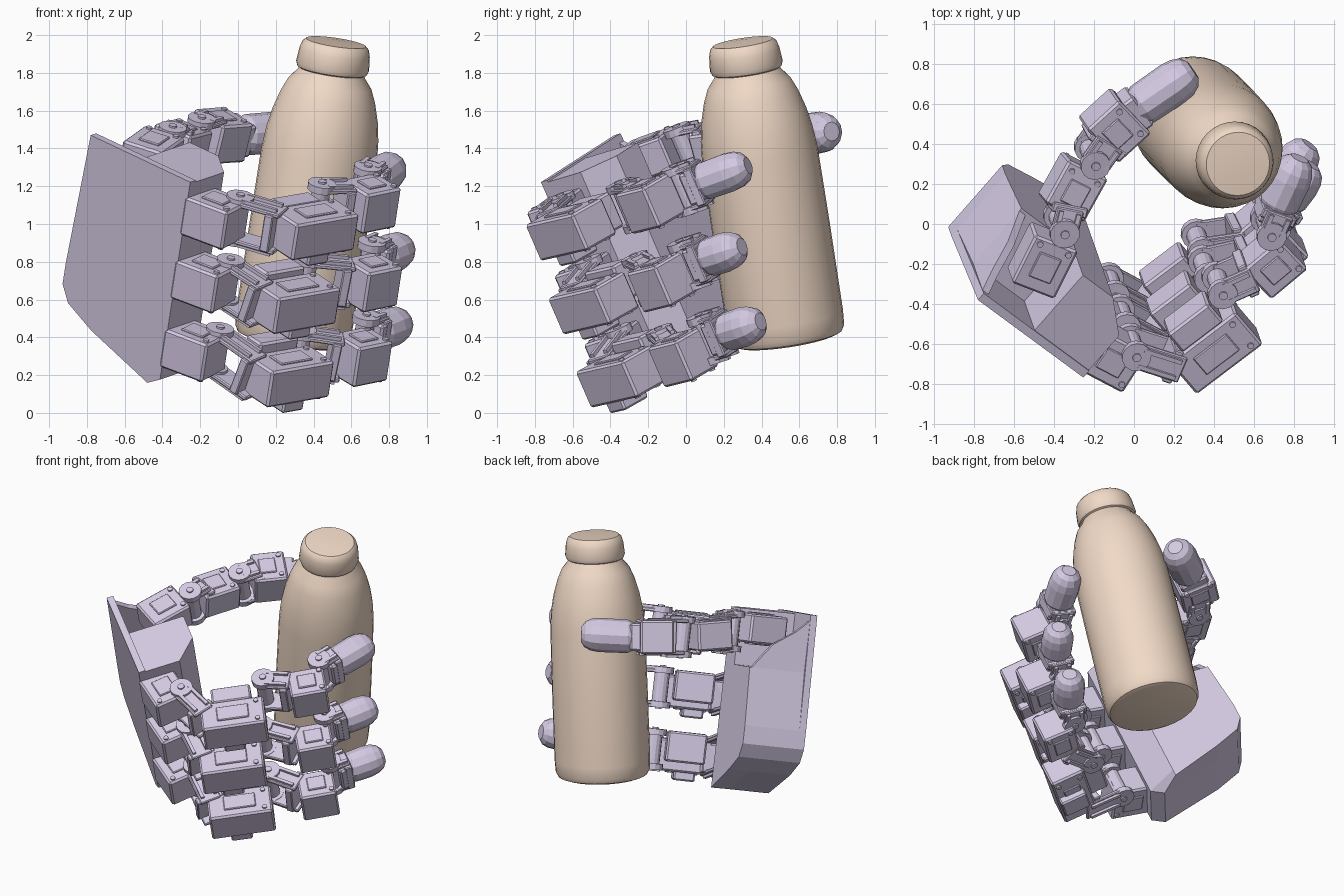
import bpy, bmesh, math
from mathutils import Vector, Matrix

if "Cube" in bpy.data.objects:
    bpy.data.objects.remove(bpy.data.objects["Cube"])

# Palm frame: U across the palm, V down the row of fingers, W out of the palm
P = Vector((-0.78, -0.38, 1.47))
U = Vector((0.753, -0.554, -0.355)).normalized()
V = Vector((-0.15, 0.40, -0.90))
V = (V - U * U.dot(V)).normalized()
W = U.cross(V)


def vec(a, b, c=0.0):
    return U * a + W * b + V * c


def pt(p):
    return P + vec(*p)


def material(name, color):
    m = bpy.data.materials.new(name)
    m.diffuse_color = (*color, 1)
    m.use_nodes = True
    m.node_tree.nodes["Principled BSDF"].inputs["Base Color"].default_value = m.diffuse_color
    return m


HAND = material("lilac", (0.66, 0.59, 0.77))
BOTTLE = material("tan", (0.88, 0.70, 0.57))


def finish(name, bm, mat=HAND):
    bmesh.ops.recalc_face_normals(bm, faces=bm.faces)
    me = bpy.data.meshes.new(name)
    bm.to_mesh(me)
    bm.free()
    ob = bpy.data.objects.new(name, me)
    me.materials.append(mat)
    bpy.context.collection.objects.link(ob)
    return ob


def axes(d):
    x = vec(*d).normalized()
    z = (V - x * x.dot(V)).normalized()
    return x, z.cross(x), z


def block(name, p, d, size, bevel=0.012):
    """Box centred at palm-frame p, its length along direction d."""
    x, y, z = axes(d)
    m = Matrix((x * size[0], y * size[1], z * size[2])).transposed().to_4x4()
    m.translation = pt(p)
    bm = bmesh.new()
    bmesh.ops.create_cube(bm, size=1, matrix=m)
    if bevel:
        bmesh.ops.bevel(bm, geom=bm.edges[:], offset=bevel, segments=1, affect='EDGES')
    return finish(name, bm)


def lathe(name, base, axis, profile, n, mat=HAND):
    """Revolve (radius, distance) points about an axis in world space."""
    q = Vector((0, 0, 1)).rotation_difference(axis.normalized())
    bm = bmesh.new()
    rings = [[bm.verts.new(base + q @ Vector((r * math.cos(2 * math.pi * i / n),
             r * math.sin(2 * math.pi * i / n), t))) for i in range(n)] for r, t in profile]
    for lo, hi in zip(rings, rings[1:]):
        for i in range(n):
            bm.faces.new((lo[i], lo[(i + 1) % n], hi[(i + 1) % n], hi[i]))
    bm.faces.new(rings[0])
    bm.faces.new(rings[-1])
    return finish(name, bm, mat)


def disc(name, p, r, h):
    return lathe(name, pt((p[0], p[1], p[2] - h / 2)), V, [(r, 0), (r, h)], 14)


def loft(name, rings):
    """Skin a stack of matching outlines given in the palm frame."""
    bm = bmesh.new()
    rv = [[bm.verts.new(pt(p)) for p in ring] for ring in rings]
    n = len(rv[0])
    for lo, hi in zip(rv, rv[1:]):
        for i in range(n):
            bm.faces.new((lo[i], lo[(i + 1) % n], hi[(i + 1) % n], hi[i]))
    bm.faces.new(rv[0])
    bm.faces.new(rv[-1])
    return finish(name, bm)


def bracket(name, p, q, width=0.14, gap=0.105):
    """Hinge: disc horns at p, two ribbed side straps reaching q, and a web."""
    p, q = Vector(p), Vector(q)
    d, mid = q - p, (p + q) / 2
    for s in (-1, 1):
        off = Vector((0, 0, s * gap))
        block(name + "_strap", mid + off, d, (d.length, width, 0.025), 0.006)
        disc(name + "_horn", p + off * 1.08, 0.075, 0.04)
        disc(name + "_screw", p + off * 1.22, 0.022, 0.03)
        side = Vector((-d.y, d.x, 0)).normalized() * width * 0.32
        for k in (-1, 1):
            block(name + "_rib", mid + off * 1.15 + side * k, d, (d.length * 0.8, 0.022, 0.03), 0)
    disc(name + "_hub", p, 0.05, 2 * gap)
    block(name + "_web", p + d * 0.8, d, (0.05, width * 1.3, 2 * gap), 0.006)


def servo(name, p, d, size):
    """Motor box with a raised side plates and corner screws."""
    p, e = Vector(p), Vector(d).normalized()
    block(name, p, d, size)
    side = Vector((-e.y, e.x, 0))
    for s in (-1, 1):
        up = Vector((0, 0, s * size[2] / 2))
        block(name + "_plate", p + up, d, (size[0] * 0.5, size[1] * 0.5, 0.02), 0.005)
        for k in (-1, 1):
            disc(name + "_screw", p + up + e * size[0] * 0.38 + side * k * size[1] * 0.33, 0.016, 0.02)


def fingertip(name, p, q, r=0.106):
    """Blunt rounded pad running from p to q."""
    a, b = pt(p), pt(q)
    n = (b - a).length
    end = [(r, n - 0.12), (r * 0.93, n - 0.065), (r * 0.76, n - 0.025), (r * 0.45, n)]
    lathe(name, a, b - a, [(r * 0.8, 0), (r * 0.97, 0.04)] + end, 12)


# Bottle with rounded shoulder and cap
foot = Vector((0.283, 0.54, 0.385))
axis = Vector((0.52, 0.30, 1.965)) - foot
body = lathe("bottle", foot, axis, [
    (0.26, 0), (0.292, 0.012), (0.307, 0.04), (0.312, 0.12), (0.312, 0.6), (0.309, 1.0),
    (0.299, 1.12), (0.281, 1.22), (0.252, 1.32), (0.222, 1.39), (0.182, 1.44),
    (0.172, 1.46)], 32, BOTTLE)
cap = lathe("bottle_cap", foot, axis, [
    (0.165, 1.45), (0.186, 1.462), (0.195, 1.485), (0.188, 1.56), (0.178, 1.595),
    (0.160, 1.612), (0.06, 1.618)], 32, BOTTLE)
for ob in (body, cap):
    bpy.context.view_layer.objects.active = ob
    ob.select_set(True)
bpy.ops.object.shade_smooth_by_angle(angle=math.radians(35))

# Palm: back plate and the thick body, notched at the thumb corner
low = [(0.7, 1.15), (0.62, 1.2), (0.2, 1.06), (0.02, 0.97), (-0.035, 0.88), (-0.035, 0.76)]
plate = [(0, 0), (0.7, 0)] + low
loft("palm_plate", [[(a, b, c) for a, c in plate] for b in (0, 0.045)])
core = [(0.34, 0.01), (0.7, 0.01)] + low + [(0, 0.38), (0.34, 0.38)]
loft("palm_body", [[(min(a, m), b, c) for a, c in core]
                   for b, m in ((0.03, 0.7), (0.28, 0.7), (0.42, 0.54))])
# Sloping cheek that closes the thumb corner
loft("palm_cheek", [[(a, 0.02, 0.02), (a, 0.13, 0.12), (a, 0.28, 0.22), (a, 0.42, 0.40), (a, 0.02, 0.40)]
                    for a in (0.0, 0.04)])

# Three fingers: depth, motor drop, middle motor, knuckle, end motor, last joint, tip
FINGERS = [
    ("index", 0.20, 0.0, (1.19, 0.48), (1.0, 0.75), (1.13, 1.01), (0.99, 1.14), (0.875, 1.52)),
    ("middle", 0.57, 0.045, (1.19, 0.42), (1.04, 0.68), (1.25, 0.97), (1.13, 1.09), (1.09, 1.44)),
    ("ring", 0.97, 0.06, (1.22, 0.42), (1.08, 0.67), (1.29, 0.93), (1.19, 1.06), (1.17, 1.42)),
]
for name, c, drop, B, J2, C, J3, T in FINGERS:
    at = lambda p, k=0.0: (p[0], p[1], c + k * drop)
    f = name + "_finger_"
    servo(f + "base_motor", (0.80, 0.13, c), (1, 0.15, 0), (0.27, 0.24, 0.22))
    bracket(f + "base_hinge", (0.87, 0.23, c), (B[0] - 0.08, B[1] - 0.17, c + drop))
    along = Vector((0.09, 0.41, 0))
    servo(f + "middle_motor", at(B, 1), along, (0.42, 0.23, 0.21))
    block(f + "inner_frame", (B[0] - 0.17, B[1] + 0.04, c), along, (0.26, 0.13, 0.2))
    block(f + "lower_horn", (B[0] + 0.01, B[1] - 0.02, c + drop + 0.11), along, (0.14, 0.18, 0.1), 0.01)
    bracket(f + "knuckle", at(J2, 0.5), (C[0] - 0.05, C[1] - 0.10, c + drop * 0.7))
    servo(f + "end_motor", at(C, 0.7), (0.05, 0.3, 0), (0.24, 0.22, 0.23))
    start, end = Vector(at(J3)), Vector(at(T))
    step = (end - start).normalized()
    bracket(f + "tip_hinge", start, start + step * 0.12)
    block(f + "tip_seat", start + step * 0.08, step, (0.09, 0.18, 0.18))
    fingertip(f + "tip", start + step * 0.10, end)

# Thumb reaching out of the notch to the far side of the bottle
servo("thumb_base_motor", (0.17, 0.33, 0.13), (-0.08, 0.3, 0), (0.28, 0.24, 0.19))
bracket("thumb_base_hinge", (0.13, 0.53, 0.16), (0.08, 0.64, 0.18))
servo("thumb_middle_motor", (0.06, 0.71, 0.20), (-0.05, 0.3, 0.05), (0.25, 0.23, 0.19))
bracket("thumb_knuckle", (0.04, 0.89, 0.23), (0.03, 1.02, 0.24), 0.16)
servo("thumb_end_motor", (0.03, 1.08, 0.25), (0.06, 0.36, 0.04), (0.22, 0.25, 0.22))
block("thumb_tip_seat", (0.06, 1.20, 0.265), (0.1, 0.36, 0.04), (0.08, 0.19, 0.18))
fingertip("thumb_tip", (0.065, 1.21, 0.265), (0.165, 1.54, 0.285), 0.112)
